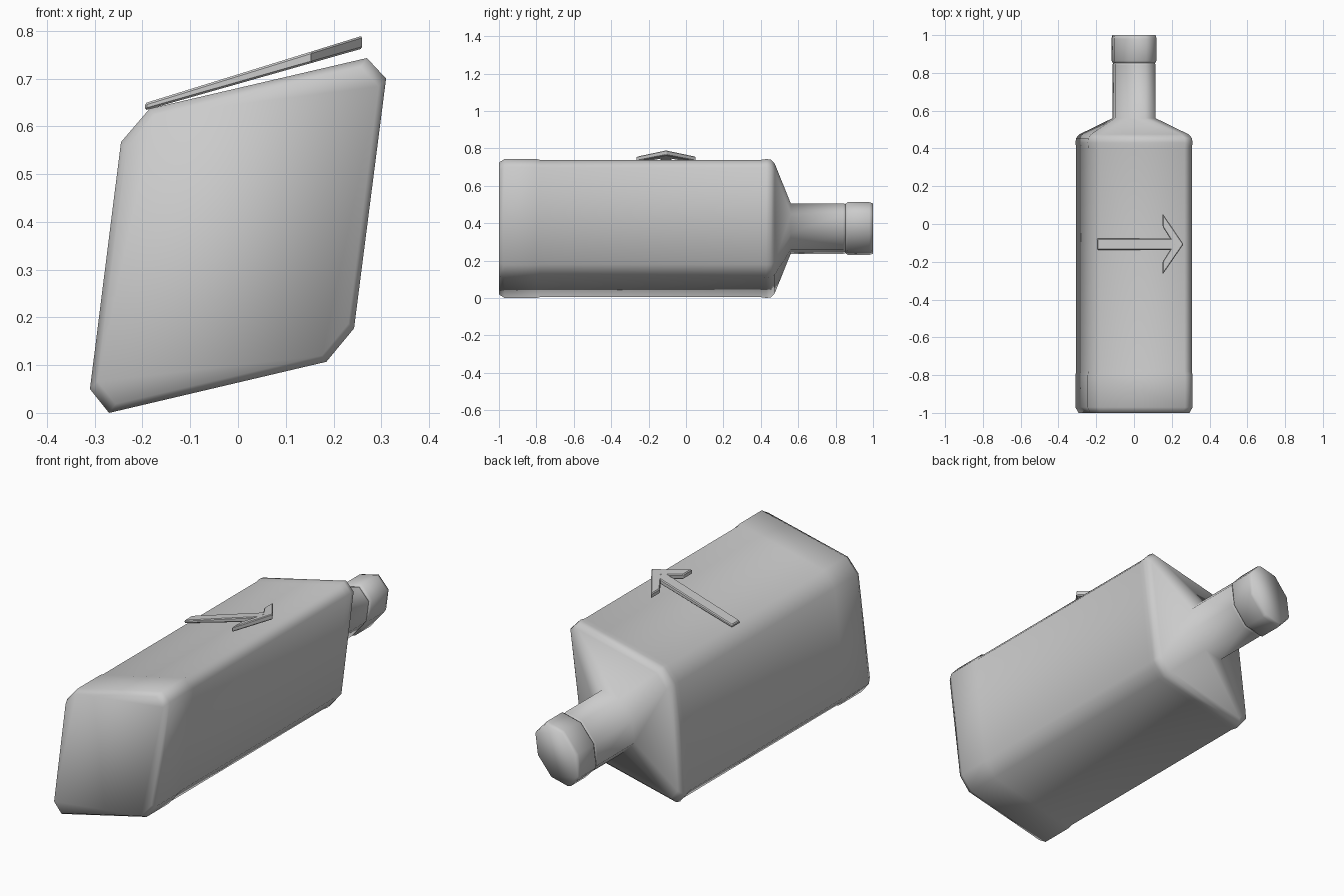
import bpy, bmesh, math
from mathutils import Vector

if "Cube" in bpy.data.objects:
    bpy.data.objects.remove(bpy.data.objects["Cube"])

CENTRE = Vector((0, 0, 0.371))
U = Vector((0.277, 0, 0.067))    # slanted sideways axis of the section
V = Vector((0.0425, 0, 0.32))    # slanted upright axis of the section

# Sheared, chamfered-square body section and matching octagon for the neck
BODY = [Vector((x, 0, z)) - CENTRE for x, z in (
    (-0.27, 0.0), (0.185, 0.107), (0.243, 0.177), (0.31, 0.70),
    (0.27, 0.743), (-0.185, 0.637), (-0.245, 0.567), (-0.31, 0.05))]
NECK = [U * math.cos(a) + V * math.sin(a)
        for a in (math.radians(247.5 + 45 * i) for i in range(8))]


def finish(name, bm):
    bmesh.ops.recalc_face_normals(bm, faces=bm.faces)
    mesh = bpy.data.meshes.new(name)
    bm.to_mesh(mesh)
    bm.free()
    obj = bpy.data.objects.new(name, mesh)
    bpy.context.collection.objects.link(obj)
    return obj


def smooth(obj, angle):
    bpy.ops.object.select_all(action='DESELECT')
    obj.select_set(True)
    bpy.context.view_layer.objects.active = obj
    bpy.ops.object.shade_smooth_by_angle(angle=math.radians(angle))


def loft(name, rings):
    """Skin a list of (y, scale, section) rings and close both ends."""
    bm = bmesh.new()
    loops = [[bm.verts.new(CENTRE + p * s + Vector((0, y, 0))) for p in section]
             for y, s, section in rings]
    for a, b in zip(loops, loops[1:]):
        for i in range(8):
            j = (i + 1) % 8
            bm.faces.new((a[i], a[j], b[j], b[i]))
    bm.faces.new(loops[0])
    bm.faces.new(loops[-1])
    obj = finish(name, bm)
    smooth(obj, 80)


def slab(name, outline):
    """Extrude a plan outline between the sloping lower and upper planes."""
    bm = bmesh.new()
    low = [bm.verts.new((x, y, 0.635 + 0.284 * (x + 0.19))) for x, y in outline]
    top = [bm.verts.new((x, y, 0.650 + 0.310 * (x + 0.19))) for x, y in outline]
    n = len(outline)
    for i in range(n):
        j = (i + 1) % n
        bm.faces.new((low[i], low[j], top[j], top[i]))
    bm.faces.new(low)
    bm.faces.new(top)
    obj = finish(name, bm)
    bevel = obj.modifiers.new("edge_bevel", 'BEVEL')
    bevel.width = 0.004
    bevel.segments = 1


# Bottle: base, slightly recessed sides, shoulder and neck
loft("bottle", [
    (-1.0, 0.95, BODY), (-0.97, 1.0, BODY), (-0.80, 1.0, BODY),
    (-0.78, 0.988, BODY), (0.40, 0.988, BODY), (0.43, 1.0, BODY),
    (0.455, 0.99, BODY), (0.475, 0.93, BODY),
    (0.56, 0.42, NECK), (0.84, 0.42, NECK), (0.86, 0.40, NECK)])

# Stopper cap
loft("cap", [(0.848, 0.40, NECK), (0.865, 0.44, NECK),
             (0.98, 0.44, NECK), (1.0, 0.42, NECK)])

# Arrow resting on the upper face
slab("arrow_shaft", [(-0.195, -0.137), (0.215, -0.137),
                     (0.215, -0.077), (-0.195, -0.077)])
slab("arrow_head", [(0.262, -0.107), (0.152, 0.055), (0.152, -0.015),
                    (0.21, -0.107), (0.152, -0.199), (0.152, -0.267)])
